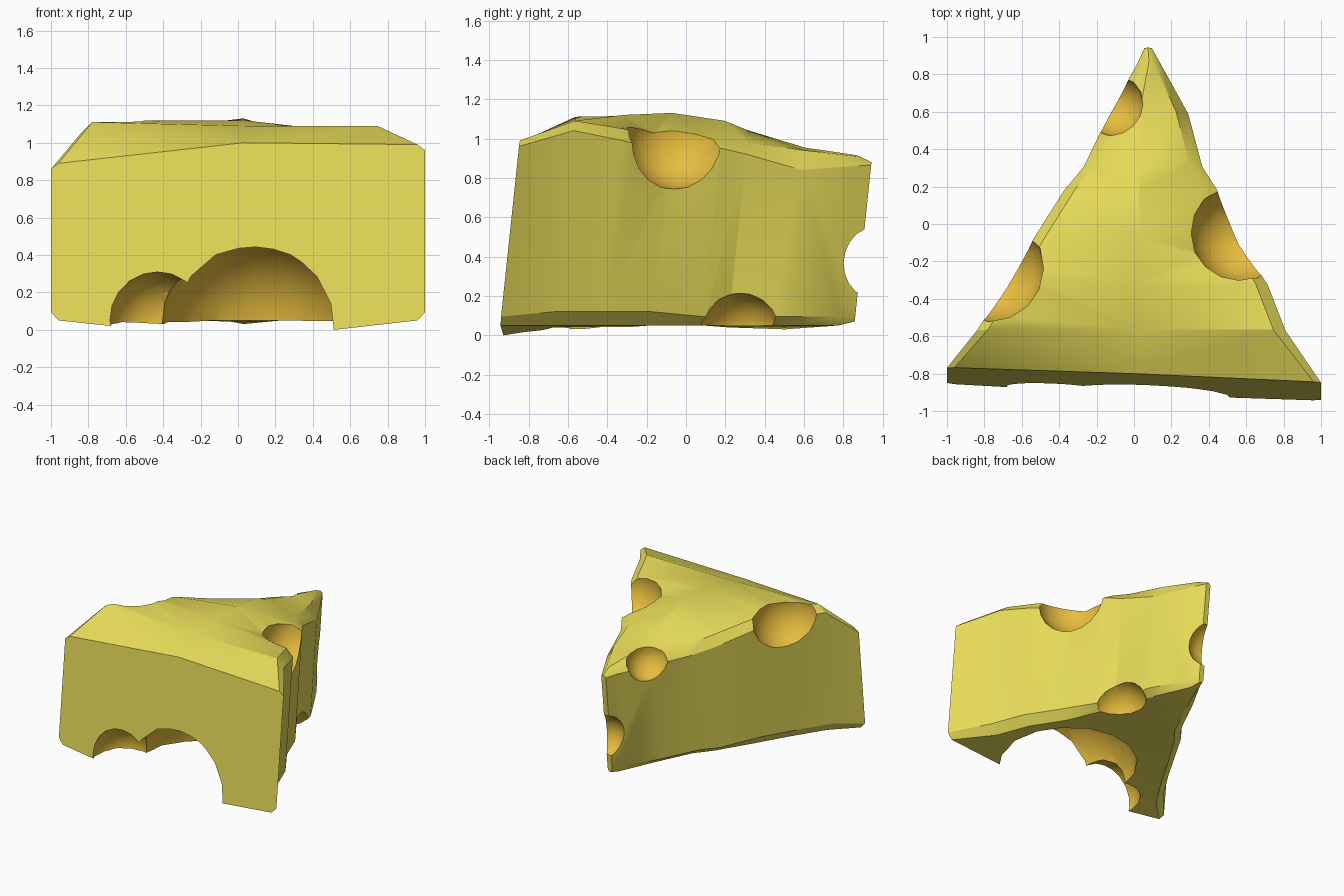
import bpy, bmesh, math
from mathutils import Vector

if "Cube" in bpy.data.objects:
    bpy.data.objects.remove(bpy.data.objects["Cube"])


def material(name, rgb):
    m = bpy.data.materials.new(name)
    m.diffuse_color = (*rgb, 1)
    m.use_nodes = True
    m.node_tree.nodes["Principled BSDF"].inputs["Base Color"].default_value = m.diffuse_color
    return m


rind = material("pale yellow cheese", (0.80, 0.71, 0.10))
inner = material("orange hole", (0.82, 0.52, 0.05))

# cross-sections from front to tip:
# y, left x, right x, left wall top, left edge, middle, right edge, right wall top, bottom z
rows = [
    (-0.795, -1.00, 1.00, 0.86, 0.89, 1.00, 0.99, 0.96, -0.055),
    (-0.57, -0.84, 0.81, 1.05, 1.11, 1.09, 1.09, 1.04, 0.00),
    (-0.32, -0.68, 0.715, 1.05, 1.12, 1.12, 1.05, 0.99, 0.03),
    (-0.08, -0.54, 0.56, 1.01, 1.07, 1.13, 0.98, 0.93, 0.05),
    (0.19, -0.375, 0.445, 0.93, 1.00, 1.09, 0.99, 0.95, 0.05),
    (0.32, -0.27, 0.365, 0.89, 0.96, 1.04, 0.98, 0.92, 0.04),
    (0.61, -0.13, 0.29, 0.88, 0.93, 0.955, 0.94, 0.84, 0.03),
    (0.88, 0.02, 0.14, 0.87, 0.90, 0.915, 0.91, 0.86, 0.05),
    (0.96, 0.055, 0.095, 0.86, 0.875, 0.88, 0.875, 0.865, 0.07),
]


def section(row, front):
    y, xl, xr, wl, el, mid, er, wr, bot = row
    w = xr - xl
    a, b = min(0.06, 0.25 * w), min(0.065, 0.3 * w)
    if front:
        a = b = 0.04
    xm = 0.03 if w > 0.2 else (xl + xr) / 2
    low = 0.12 if -0.7 < y < 0.1 else 0.095
    base = max(bot, 0.05)
    pts = [(xm, bot), (xr - a, base), (xr, low), (xr, wr), (xr - b, er),
           (xm, mid), (xl + a, el), (xl, wl), (xl, low), (xl + a, base)]
    # whole wedge leans backwards; the front is slightly skewed
    skew = 0.045 if front else 0.0
    return [(x, y - skew * x - 0.10 * (1 - z / 0.95), z) for x, z in pts]


# cheese wedge body
bm = bmesh.new()
rings = [[bm.verts.new(p) for p in section(r, i == 0)] for i, r in enumerate(rows)]
n = len(rings[0])
for r0, r1 in zip(rings, rings[1:]):
    for k in range(n):
        j = (k + 1) % n
        bm.faces.new((r0[k], r0[j], r1[j], r1[k]))
bm.faces.new(rings[0])
bm.faces.new(rings[-1])
bmesh.ops.triangulate(bm, faces=bm.faces[:])
bmesh.ops.recalc_face_normals(bm, faces=bm.faces[:])
mesh = bpy.data.meshes.new("cheese_wedge")
bm.to_mesh(mesh)
bm.free()
mesh.materials.append(rind)
mesh.materials.append(inner)
cheese = bpy.data.objects.new("cheese_wedge", mesh)
bpy.context.collection.objects.link(cheese)

# round holes: x, y, z, radius
holes = [
    (0.095, -0.63, -0.02, 0.52),  # large front arch
    (-0.43, -0.83, 0.05, 0.26),   # small front arch
    (0.56, -0.04, 1.00, 0.26),    # right top edge
    (-0.765, -0.23, 1.08, 0.285), # left top edge
    (-0.12, 0.65, 0.93, 0.17),    # left edge near tip
    (0.05, 0.96, 0.37, 0.18),     # tip
    (0.40, 0.30, 0.00, 0.22),     # right bottom edge
]
bpy.context.view_layer.objects.active = cheese
for x, y, z, r in holes:
    b = bmesh.new()
    bmesh.ops.create_uvsphere(b, u_segments=16, v_segments=10, radius=r)
    for v in b.verts:
        v.co += Vector((x, y, z))
    for f in b.faces:
        f.material_index = 1
    m = bpy.data.meshes.new("hole_cutter")
    b.to_mesh(m)
    b.free()
    m.materials.append(rind)
    m.materials.append(inner)
    cutter = bpy.data.objects.new("hole_cutter", m)
    cutter.hide_render = True
    bpy.context.collection.objects.link(cutter)
    mod = cheese.modifiers.new("hole", 'BOOLEAN')
    mod.operation = 'DIFFERENCE'
    mod.solver = 'EXACT'
    mod.object = cutter
    bpy.ops.object.modifier_apply(modifier=mod.name)
    bpy.data.objects.remove(cutter)

# rest on the ground, centred
co = [v.co for v in cheese.data.vertices]
lo = Vector([min(c[k] for c in co) for k in range(3)])
hi = Vector([max(c[k] for c in co) for k in range(3)])
off = Vector(((lo.x + hi.x) / 2, (lo.y + hi.y) / 2, lo.z))
for v in cheese.data.vertices:
    v.co -= off

cheese.select_set(True)
bpy.ops.object.shade_smooth_by_angle(angle=math.radians(30))
